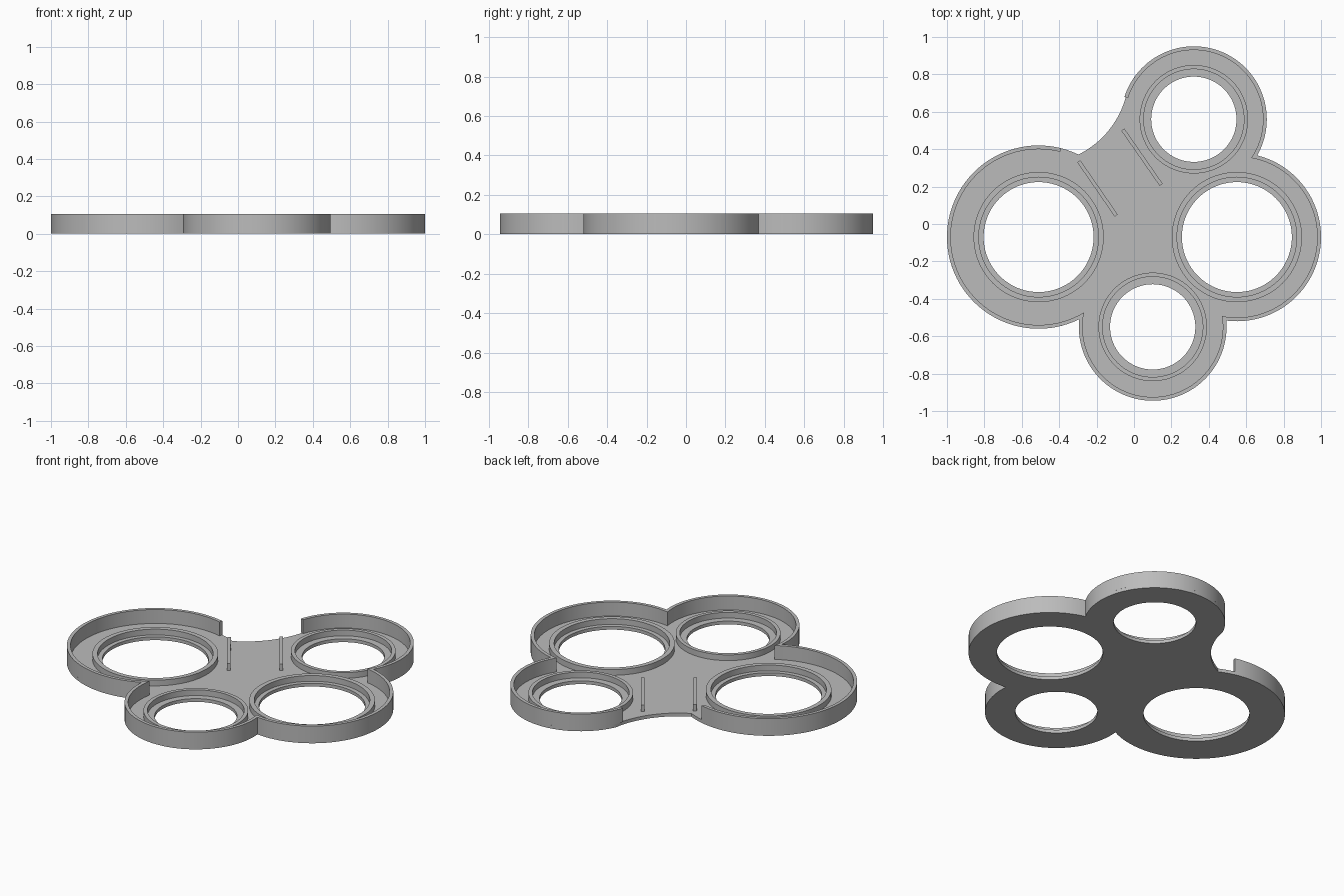
import bpy, bmesh
from math import sin, cos, atan2, acos, radians, hypot, tau, ceil
from mathutils import Vector

cube = bpy.data.objects.get("Cube")
if cube:
    bpy.data.objects.remove(cube)

FLOOR, RING, RIB, RIM = 0.02, 0.055, 0.06, 0.105   # top heights
WALL = 0.02

# Cups in counter-clockwise order: centre, outer radius, hole radius, ring radii
BIG, SMALL = (0.294, 0.32, 0.348), (0.228, 0.268, 0.29)
CUPS = [
    ("left_side", Vector((-0.51, -0.07)), 0.49, BIG),
    ("front", Vector((0.10, -0.55)), 0.395, SMALL),
    ("right_side", Vector((0.55, -0.07)), 0.45, BIG),
    ("back", Vector((0.32, 0.56)), 0.39, SMALL),
]

grey = bpy.data.materials.new("plain_grey")
grey.use_nodes = True
grey.diffuse_color = (0.5, 0.5, 0.5, 1)
grey.node_tree.nodes["Principled BSDF"].inputs["Base Color"].default_value = (0.5, 0.5, 0.5, 1)


def arc(centre, radius, a0, a1):
    """Points on an arc running from angle a0 to a1."""
    n = max(2, ceil(abs(a1 - a0) / tau * 96))
    return [centre + radius * Vector((cos(a), sin(a)))
            for a in (a0 + (a1 - a0) * i / n for i in range(n + 1))]


def circle(centre, radius):
    return arc(centre, radius, 0, tau)[:-1]


def junction(c0, r0, c1, r1):
    """Outer meeting point of two neighbouring circles."""
    d = c1 - c0
    turn = acos((d.length ** 2 + r0 ** 2 - r1 ** 2) / (2 * d.length * r0))
    a = atan2(d.y, d.x) - turn
    return c0 + r0 * Vector((cos(a), sin(a)))


def outline(inset, start, end):
    """Joined outer arcs of all cups, from the first cup's start to the last cup's end angle."""
    circles = [(c, r - inset) for _, c, r, _ in CUPS]
    joints = [junction(*p, *q) for p, q in zip(circles, circles[1:])]
    points = []
    for i, (c, r) in enumerate(circles):
        a0, a1 = start, end
        if i > 0:
            v = joints[i - 1] - c
            a0 = atan2(v.y, v.x)
        if i < len(joints):
            v = joints[i] - c
            a1 = atan2(v.y, v.x)
        while a1 < a0:
            a1 += tau
        piece = arc(c, r, a0, a1)
        points += piece if i == 0 else piece[1:]
    return points


def plate(name, loops, bottom, top):
    """Extrude a flat profile; loops after the first are holes."""
    curve = bpy.data.curves.new(name, "CURVE")
    curve.dimensions = "2D"
    curve.fill_mode = "BOTH"
    curve.extrude = (top - bottom) / 2
    for loop in loops:
        spline = curve.splines.new("POLY")
        spline.points.add(len(loop) - 1)
        for p, co in zip(spline.points, loop):
            p.co = (co.x, co.y, 0, 1)
        spline.use_cyclic_u = True
    obj = bpy.data.objects.new(name, curve)
    bpy.context.collection.objects.link(obj)
    obj.location.z = (top + bottom) / 2
    bpy.ops.object.select_all(action="DESELECT")
    obj.select_set(True)
    bpy.context.view_layer.objects.active = obj
    bpy.ops.object.convert(target="MESH")
    obj = bpy.context.object
    bm = bmesh.new()
    bm.from_mesh(obj.data)
    bmesh.ops.remove_doubles(bm, verts=bm.verts, dist=1e-5)
    bmesh.ops.recalc_face_normals(bm, faces=bm.faces)
    bm.to_mesh(obj.data)
    bm.free()
    obj.data.materials.clear()
    obj.data.materials.append(grey)
    bpy.ops.object.shade_smooth_by_angle(angle=radians(30))
    return obj


# Floor: cup outline closed by a concave scoop, with four holes
scoop, scoop_r = Vector((-0.51, 0.805)), 0.483
left_c, left_r = CUPS[0][1:3]
back_c, back_r = CUPS[3][1:3]
p0 = junction(scoop, scoop_r, left_c, left_r)
p0.x = 2 * scoop.x - p0.x            # the junction on the inner side of the pair
p1 = junction(back_c, back_r, scoop, scoop_r)
p1 = min((p1, junction(scoop, scoop_r, back_c, back_r)), key=lambda p: abs(p.y - 0.69))
angle = lambda p, c: atan2(p.y - c.y, p.x - c.x)
edge = outline(0, angle(p0, left_c), angle(p1, back_c))
edge += arc(scoop, scoop_r, angle(p1, scoop), angle(p0, scoop))[1:-1]
plate("floor", [edge] + [circle(c, rings[0]) for _, c, _, rings in CUPS], 0, FLOOR)

# Outer rim wall, open at the scoop
ends = radians(75.8), radians(162)
plate("rim_wall", [outline(0, *ends) + outline(WALL, *ends)[::-1]], FLOOR, RIM)

# Raised ring round each hole
for name, c, _, (_, inner, outer) in CUPS:
    plate(name + "_ring", [circle(c, outer), circle(c, inner)], FLOOR, RING)

# Two upright ribs beside the opening
for name, a, b in (("left_rib", (-0.06, 0.505), (0.145, 0.21)),
                   ("right_rib", (-0.295, 0.335), (-0.095, 0.045))):
    a, b = Vector(a), Vector(b)
    side = (b - a).orthogonal().normalized() * 0.01
    plate(name, [[a - side, b - side, b + side, a + side]], FLOOR, RIB)
